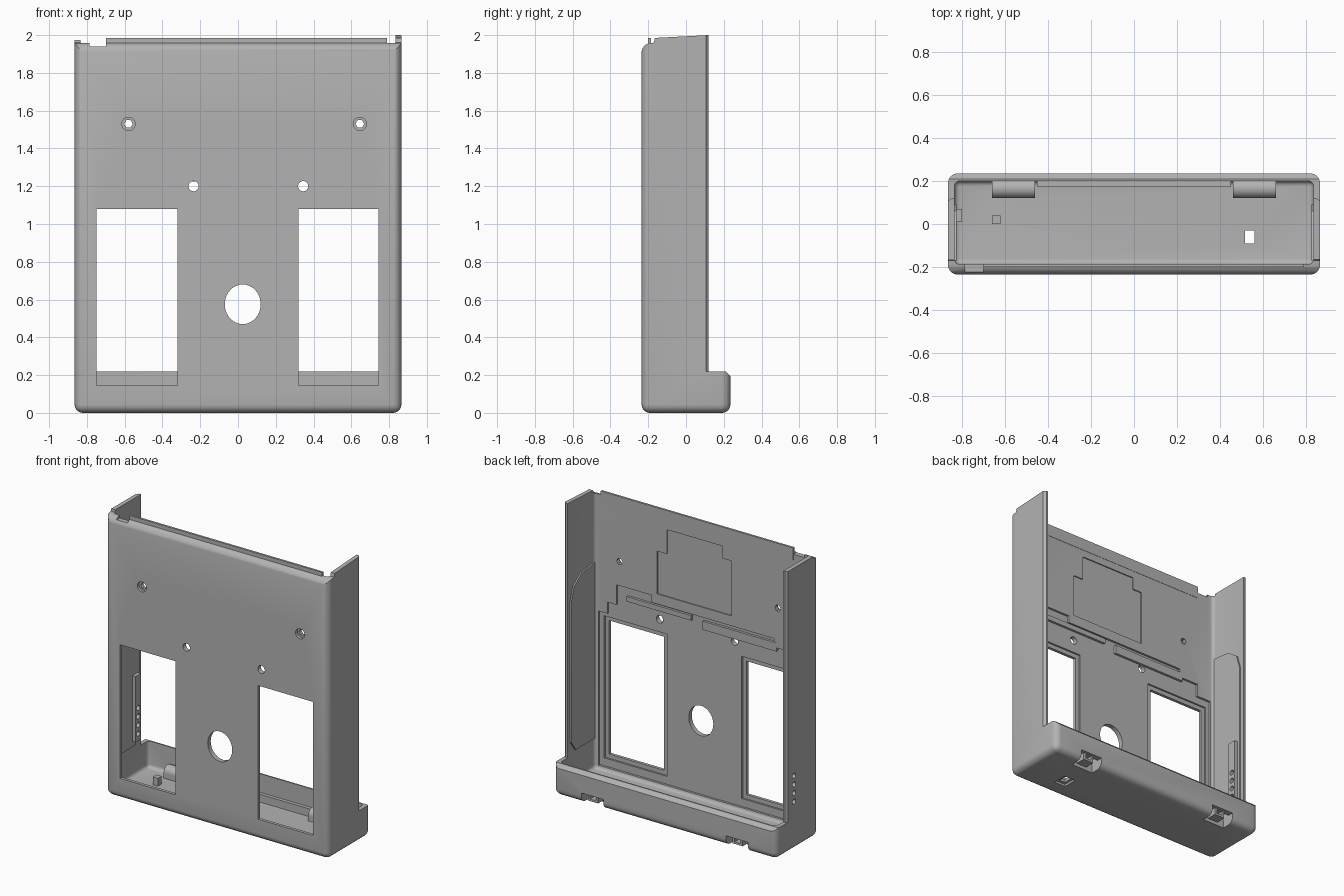
import bpy, bmesh, math
from mathutils import Vector

if "Cube" in bpy.data.objects:
    bpy.data.objects.remove(bpy.data.objects["Cube"])

grey = bpy.data.materials.new("mid grey")
grey.use_nodes = True
grey.diffuse_color = (0.45, 0.45, 0.45, 1)
grey.node_tree.nodes["Principled BSDF"].inputs["Base Color"].default_value = (0.45, 0.45, 0.45, 1)


def finish(name, bm, bevel=0.0):
    if bevel:
        bmesh.ops.bevel(bm, geom=bm.edges[:], offset=bevel, segments=5, profile=0.5, affect='EDGES')
    bmesh.ops.recalc_face_normals(bm, faces=bm.faces[:])
    mesh = bpy.data.meshes.new(name)
    bm.to_mesh(mesh)
    bm.free()
    mesh.materials.append(grey)
    ob = bpy.data.objects.new(name, mesh)
    bpy.context.collection.objects.link(ob)
    return ob


def prism(name, pts, axis, lo, hi, bevel=0.0):
    """Extrude a 2D outline along an axis."""
    place = {'x': lambda a, b, t: (t, a, b), 'y': lambda a, b, t: (a, t, b),
             'z': lambda a, b, t: (a, b, t)}[axis]
    bm = bmesh.new()
    face = bm.faces.new([bm.verts.new(place(a, b, lo)) for a, b in pts])
    new = bmesh.ops.extrude_face_region(bm, geom=[face])["geom"]
    shift = Vector(place(0, 0, hi - lo))
    bmesh.ops.translate(bm, vec=shift, verts=[v for v in new if isinstance(v, bmesh.types.BMVert)])
    return finish(name, bm, bevel)


def box(name, x, y, z, bevel=0.0):
    return prism(name, [(x[0], y[0]), (x[1], y[0]), (x[1], y[1]), (x[0], y[1])], 'z', *z, bevel)


def rod(name, centre, radii, axis, lo, hi, sides=32):
    turn = [2 * math.pi * i / sides for i in range(sides)]
    pts = [(centre[0] + radii[0] * math.cos(t), centre[1] + radii[1] * math.sin(t)) for t in turn]
    return prism(name, pts, axis, lo, hi)


def combine(target, tool, op='DIFFERENCE'):
    mod = target.modifiers.new("combine", 'BOOLEAN')
    mod.object, mod.operation, mod.solver = tool, op, 'EXACT'
    bpy.context.view_layer.update()
    result = bpy.data.meshes.new_from_object(target.evaluated_get(bpy.context.evaluated_depsgraph_get()))
    target.modifiers.clear()
    target.data = result
    bpy.data.objects.remove(tool)


# Rounded outer body, hollowed and opened at the back and top
shell = box("shell", (-.865, .865), (-.235, .235), (0, 2.2), .045)
combine(shell, box("cavity", (-.835, .835), (-.187, .2), (.035, 2.4), .025))
combine(shell, prism("back_opening", [(.12, .22), (.21, .22), (.24, .19), (.4, .19), (.4, 2.4), (.12, 2.4)],
                     'x', -1, 1))
combine(shell, prism("top_opening", [(-.3, 1.91), (-.236, 1.91), (-.23, 1.93), (-.218, 1.946), (-.2, 1.957),
                                     (-.17, 1.96), (-.165, 1.985), (.121, 2), (.2, 2.4), (-.3, 2.4)], 'x', -1, 1))
combine(shell, box("low_wall_trim", (-1, -.8), (-.3, .3), (1.975, 2.3)))
combine(shell, box("top_notch", (-.785, -.70), (-.3, -.15), (1.94, 2.3)))

# Chamfer along the rear edge of both side walls
for s in (-1, 1):
    combine(shell, prism("edge_chamfer", [(s * .87, .1), (s * .848, .121), (s * .9, .14)], 'z', .22, 2.1))

# Thinner lower wall with a stepped upper border
combine(shell, prism("lower_recess", [(-.81, .06), (.81, .06), (.81, 1.14), (.74, 1.14), (.74, 1.22), (.67, 1.22),
                                      (.67, 1.36), (.4, 1.36), (.4, 1.31), (-.55, 1.31), (-.55, 1.25),
                                      (-.7, 1.25), (-.7, 1.16), (-.81, 1.16)], 'y', -.202, -.15))

# Shallow upper panel inside the front wall
combine(shell, prism("upper_recess", [(.355, 1.38), (.355, 1.68), (.28, 1.68), (.28, 1.85), (-.15, 1.85),
                                      (-.15, 1.765), (-.22, 1.765), (-.22, 1.38)], 'y', -.195, -.15))

# Two windows with an inner rebate
for x0, x1 in ((-.75, -.32), (.32, .745)):
    combine(shell, box("rebate", (x0 - .03, x1 + .03), (-.214, -.15), (.115, 1.11)))
    combine(shell, box("window", (x0, x1), (-.3, -.15), (.145, 1.08)))

# Oval opening, screw holes and small holes
combine(shell, rod("oval_hole", (.025, .575), (.095, .105), 'y', -.3, -.1, 40))
for x in (-.58, .645):
    combine(shell, rod("countersink", (x, 1.53), (.035, .035), 'y', -.3, -.215))
    combine(shell, rod("screw_hole", (x, 1.53), (.023, .023), 'y', -.3, -.1, 6))
for x in (-.235, .345):
    combine(shell, rod("small_hole", (x, 1.2), (.027, .027), 'y', -.3, -.1))

# Socket in the floor
combine(shell, box("socket_recess", (.497, .583), (-.11, -.01), (-.1, .015)))
combine(shell, box("socket_hole", (.515, .56), (-.09, -.03), (-.1, .1)))

# Hinge pockets in the bottom rear edge, with rounded inner housings
for x in (-.56, .56):
    combine(shell, box("housing_base", (x - .1, x + .1), (.12, .21), (.02, .07)), 'UNION')
    combine(shell, rod("housing_top", (.165, .07), (.045, .045), 'x', x - .1, x + .1), 'UNION')
    combine(shell, box("pocket", (x - .085, x + .085), (.14, .3), (-.1, .07)))
    combine(shell, rod("pocket_top", (.165, .07), (.03, .03), 'x', x - .085, x + .085))

# Row of holes through the lower part of one side wall
for z in (.34, .40, .46, .52):
    combine(shell, rod("side_hole", (.04, z), (.018, .018), 'x', -1, -.8, 20))

parts = [shell]

# Thin lip along the top of the front wall
parts.append(box("top_lip", (-.70, .79), (-.2, -.185), (1.9, 1.985)))

# Raised slots on the inside of the front wall
for i, (x0, x1, z0, z1) in enumerate(((.09, .59, 1.265, 1.3), (-.57, 0, 1.225, 1.285))):
    bar = box(f"inner_bar_{i + 1}", (x0, x1), (-.204, -.185), (z0, z1))
    parts.append(bar)

# Hook frames inside the hinge pockets
for i, x in enumerate((-.56, .56)):
    hook = box(f"hinge_hook_{i + 1}", (x - .03, x + .05), (.145, .215), (.02, .08))
    combine(hook, box("hook_gap", (x - .012, x + .032), (.16, .3), (.035, .065)))
    parts.append(hook)

# Liner plates on the inside of the side walls
for name, s in (("left_liner", 1), ("right_liner", -1)):
    x = sorted((s * .84, s * .825))
    parts.append(prism(name, [(-.17, .25), (.04, .25), (.09, .32), (.09, 1.3), (.06, 1.4), (-.02, 1.46),
                              (-.17, 1.48)], 'x', *x))
strip = box("hole_strip", (-.826, -.80), (.01, .07), (.29, .75))
for z in (.34, .40, .46, .52):
    combine(strip, rod("strip_hole", (.04, z), (.018, .018), 'x', -.9, -.7, 20))
    combine(parts[-1], rod("liner_hole", (.04, z), (.018, .018), 'x', -.9, -.7, 20))
parts.append(strip)

# Small post and ridge on the floor
parts.append(box("floor_post", (-.66, -.62), (0, .04), (.03, .09)))
parts.append(box("floor_ridge", (-.45, .45), (.175, .205), (.03, .09)))

for ob in parts:
    bpy.ops.object.select_all(action='DESELECT')
    ob.select_set(True)
    bpy.context.view_layer.objects.active = ob
    bpy.ops.object.shade_smooth_by_angle(angle=math.radians(30))
